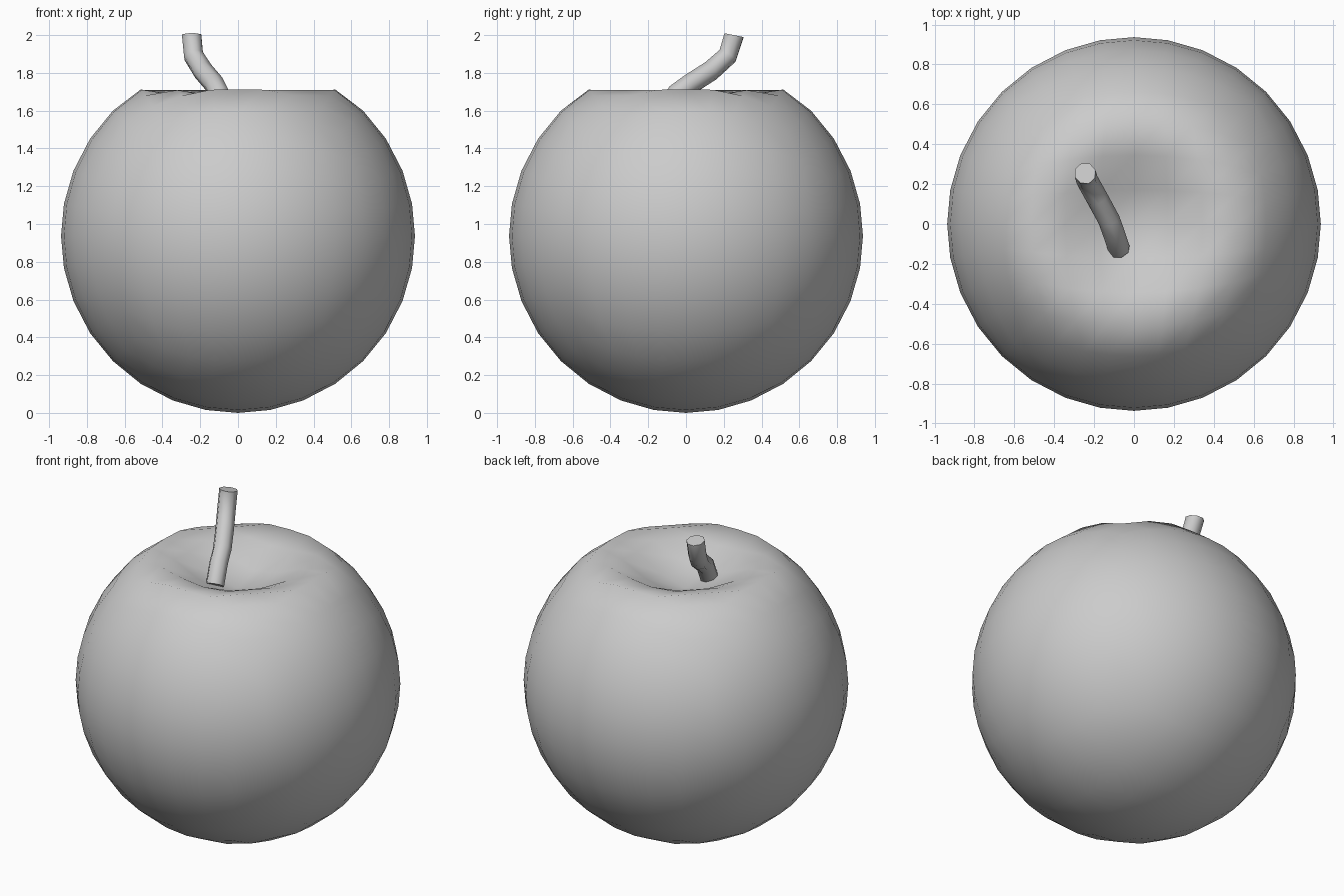
import bpy, bmesh, math

if "Cube" in bpy.data.objects:
    bpy.data.objects.remove(bpy.data.objects["Cube"])

R = 0.937          # body radius
RIM, RIM_Z = 0.50, 1.712   # hollow rim radius and height
DEPTH = 0.18

# fruit body: quad sphere made from a gridded cube, with a hollow pressed in the top
bm = bmesh.new()
bmesh.ops.create_cube(bm, size=2)
bmesh.ops.subdivide_edges(bm, edges=bm.edges[:], cuts=7, use_grid_fill=True)
for v in bm.verts:
    for i in range(3):
        t = v.co[i]
        v.co[i] = t * (0.72 + 0.28 * t * t)
    v.co = v.co.normalized() * R
    v.co.z += R
    r = math.hypot(v.co.x, v.co.y)
    if v.co.z > R:
        if r < RIM:
            v.co.z = RIM_Z - DEPTH * (0.5 + 0.5 * math.cos(math.pi * r / RIM))
        v.co.z = min(v.co.z, RIM_Z)
mesh = bpy.data.meshes.new("fruit_body")
bm.to_mesh(mesh)
bm.free()
mesh.shade_smooth()
body = bpy.data.objects.new("fruit_body", mesh)
bpy.context.collection.objects.link(body)

# stem: bent round rod rising from the hollow
path = [(-0.075, -0.125, 1.58), (-0.10, -0.05, 1.69), (-0.125, 0.02, 1.74),
        (-0.185, 0.13, 1.81), (-0.235, 0.22, 1.89), (-0.245, 0.253, 1.995),
        (-0.245, 0.254, 2.0)]
curve = bpy.data.curves.new("stem", 'CURVE')
curve.dimensions = '3D'
curve.bevel_depth = 0.055
curve.bevel_resolution = 2
curve.use_fill_caps = True
spline = curve.splines.new('POLY')
spline.points.add(len(path) - 1)
for p, co in zip(spline.points, path):
    p.co = (*co, 1)
stem = bpy.data.objects.new("stem", curve)
bpy.context.collection.objects.link(stem)
bpy.ops.object.select_all(action='DESELECT')
stem.select_set(True)
bpy.context.view_layer.objects.active = stem
bpy.ops.object.convert(target='MESH')
bpy.ops.object.shade_smooth_by_angle(angle=math.radians(60))
